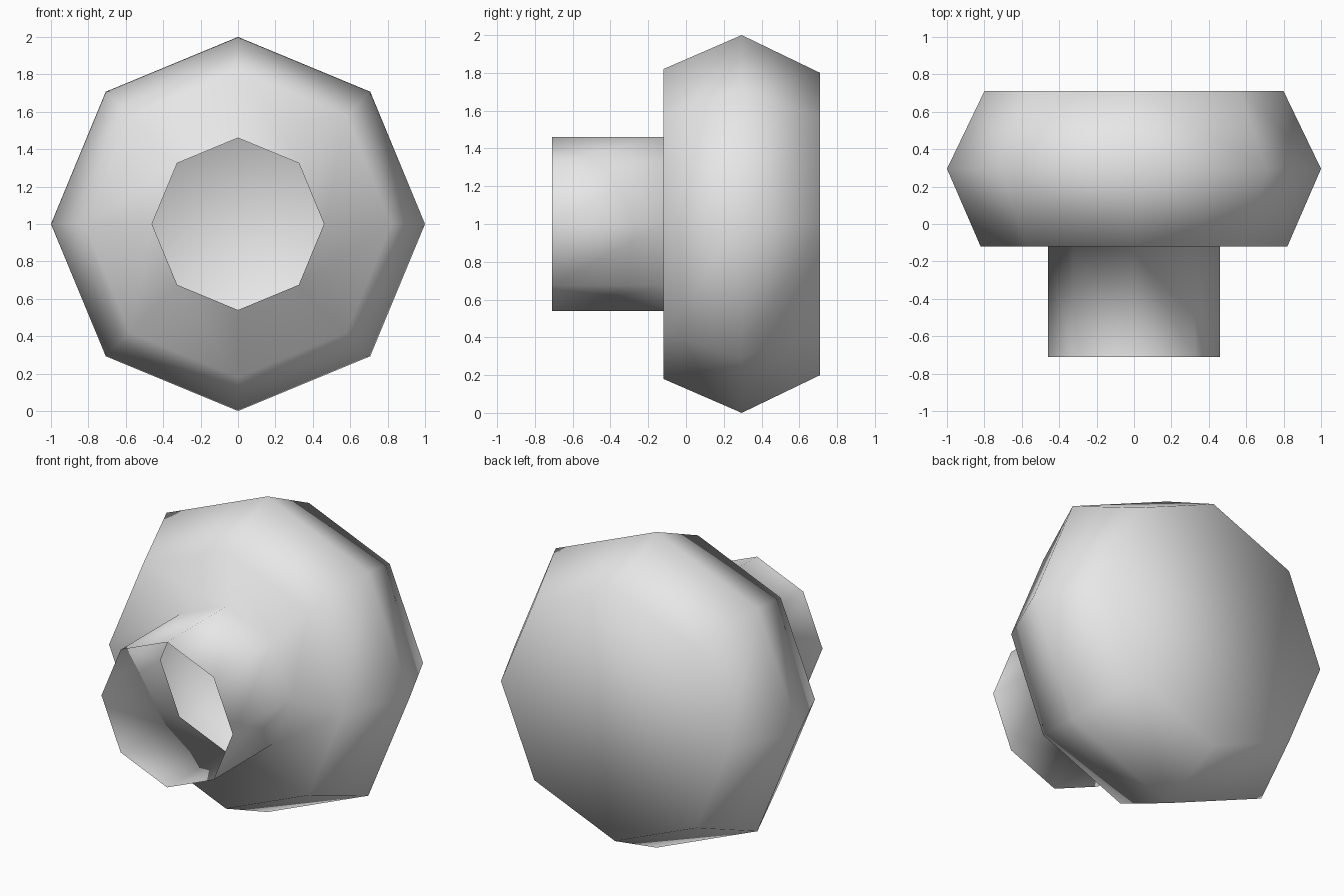
import bpy, bmesh
from math import cos, sin, tau

cube = bpy.data.objects.get("Cube")
if cube:
    bpy.data.objects.remove(cube, do_unlink=True)

SIDES = 8
CENTRE_Z = 1.0
# (radius, y) from the open collar mouth to the closed back of the head
PROFILE = [(0.46, -0.71), (0.46, -0.12), (0.82, -0.12), (1.0, 0.295), (0.80, 0.71)]

# Plain grey finish
grey = bpy.data.materials.new("light_grey")
grey.use_nodes = True
colour = (0.8, 0.8, 0.8, 1)
grey.diffuse_color = colour
grey.node_tree.nodes["Principled BSDF"].inputs["Base Color"].default_value = colour


def ring(bm, radius, y):
    """Octagonal ring of vertices around the y axis."""
    angles = [tau * i / SIDES for i in range(SIDES)]
    return [bm.verts.new((radius * cos(a), y, CENTRE_Z + radius * sin(a))) for a in angles]


# One hollow shell: collar tube, front shoulder and bevelled head
bm = bmesh.new()
rings = [ring(bm, r, y) for r, y in PROFILE]
for front, back in zip(rings, rings[1:]):
    for i in range(SIDES):
        j = (i + 1) % SIDES
        bm.faces.new((front[i], back[i], back[j], front[j]))

# Flat back of the head; the collar mouth stays open
bm.faces.new(rings[-1][::-1])
for face in bm.faces:
    face.smooth = True

mesh = bpy.data.meshes.new("knob_shell")
bm.to_mesh(mesh)
bm.free()
mesh.materials.append(grey)
knob = bpy.data.objects.new("knob_shell", mesh)
bpy.context.collection.objects.link(knob)
